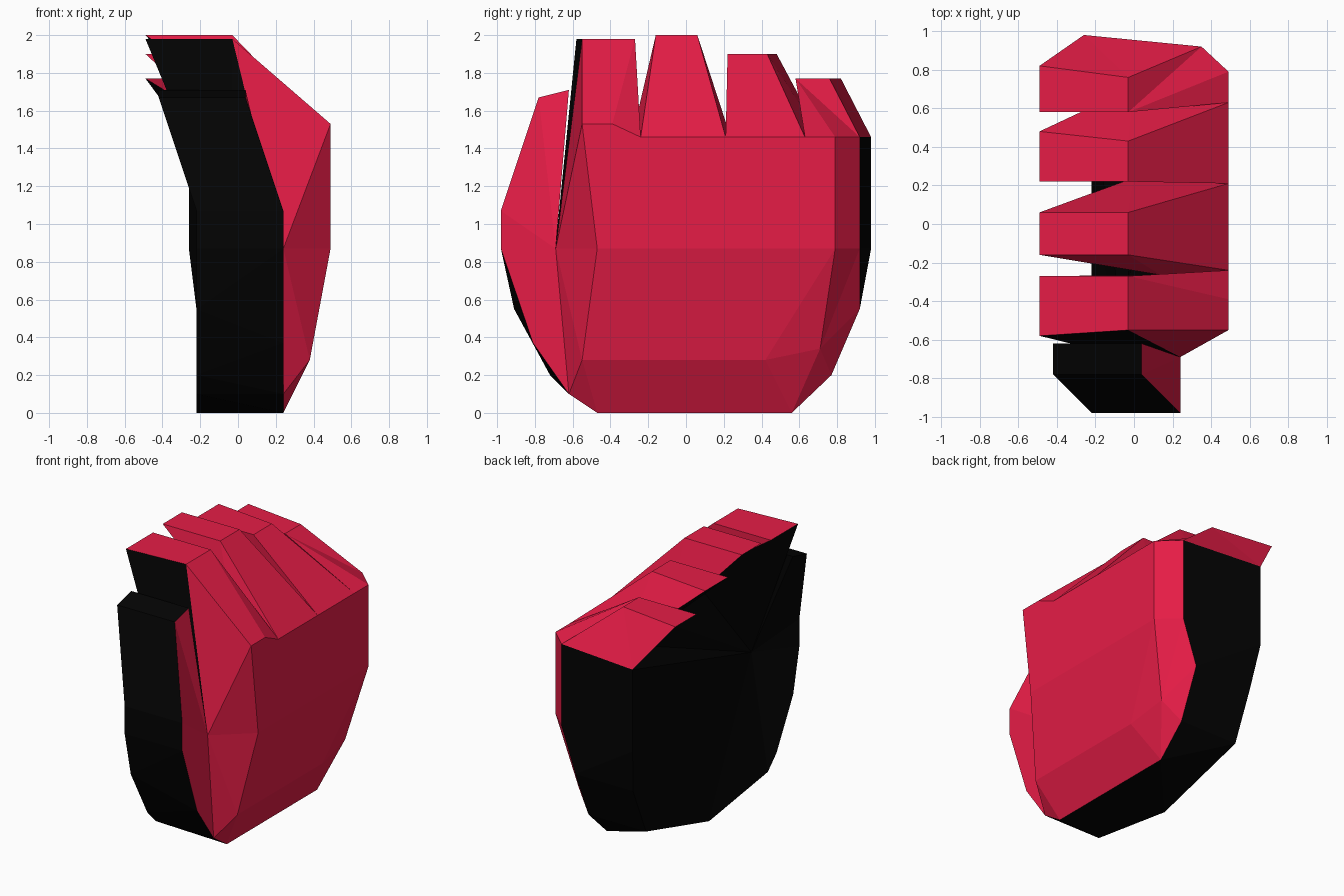
import bpy, bmesh

if "Cube" in bpy.data.objects:
    bpy.data.objects.remove(bpy.data.objects["Cube"])


def material(name, col):
    m = bpy.data.materials.new(name)
    m.diffuse_color = (*col, 1)
    m.use_nodes = True
    m.node_tree.nodes["Principled BSDF"].inputs["Base Color"].default_value = m.diffuse_color
    return m


mats = [material("red leather", (0.79, 0.012, 0.062)),
        material("black leather", (0.001, 0.001, 0.001))]
RED, BLACK = 0, 1

bm = bmesh.new()
tag = bm.faces.layers.int.new("part")
names = []
cache = {}


def vert(p):
    key = tuple(round(c, 3) for c in p)
    if key not in cache:
        cache[key] = bm.verts.new(key)
    return cache[key]


def face(part, mat, *pts):
    if part not in names:
        names.append(part)
    pts = list(dict.fromkeys(pts))          # drop repeated corners
    if len(pts) < 3:
        return
    f = bm.faces.new([vert(p) for p in pts])
    f.material_index = mat
    f[tag] = names.index(part)


def fan(part, mat, hub, pts):
    for a, b in zip(pts, pts[1:]):
        face(part, mat, hub, a, b)


def strip(part, mat, a, b):
    for i in range(len(a) - 1):
        face(part, mat, a[i], a[i + 1], b[i + 1], b[i])


# Shared points: finger gaps on the palm and back, and the thumb crotch
crotch_p, crotch_b = (-.04, -.69, .89), (.24, -.69, .87)
gap_p = [(.14, -.265, 1.55), (0, .24, 1.45), (0, .71, 1.47)]
gap_b = [(.49, -.24, 1.46), (.49, .21, 1.46), (.49, .63, 1.46)]
knuckle = [(.49, -.55, 1.53), (.49, -.39, 1.53)]
heel_p, heel_b = (-.22, -.62, .1), (.24, -.62, .1)
base_p, base_b = (-.22, .05, 0), (.24, -.47, 0)

# Edge of the little finger side, from the knuckle down to the base
side_p = [(-.26, .98, 1.46), (-.26, .98, .87), (-.22, .92, .55),
          (-.22, .77, .2), base_p]
side_b = [(.35, .92, 1.46), (.35, .92, .87), (.24, .92, .55),
          (.24, .77, .2), (.24, .56, 0)]

# Fingers: tip height, then start and end y on the palm edge and back edge
fingers = [("index_finger", 1.98, -.58, -.27, -.55, -.27),
           ("middle_finger", 2.0, -.16, .06, -.16, .06),
           ("ring_finger", 1.9, .22, .48, .22, .43),
           ("little_finger", 1.77, .58, .82, .58, .76)]
root_p = [crotch_p] + gap_p + [side_p[0]]
for i, (n, z, p0, p1, b0, b1) in enumerate(fingers):
    tp = [(-.49, p0, z), (-.49, p1, z)]
    tb = [(-.03, b0, z), (-.03, b1, z)]
    face(n, RED, tp[0], tp[1], tb[1], tb[0])
    face(n, BLACK, root_p[i], tp[0], tp[1], root_p[i + 1])
    if i == 0:
        face(n, BLACK, tp[0], tb[0], crotch_b, crotch_p)
        face(n, RED, tb[0], knuckle[0], crotch_b)
        fan(n, RED, tb[1], [tb[0], knuckle[0], knuckle[1], gap_b[0]])
    else:
        face(n, RED, tp[0], tb[0], gap_b[i - 1], gap_p[i - 1])
    if i == 3:
        fan(n, RED, tb[0], [gap_b[2], (.49, .79, 1.46), side_b[0], tb[1]])
    elif i:
        face(n, RED, tb[0], tb[1], gap_b[i], gap_b[i - 1])
    end_p, end_b = (side_p[0], side_b[0]) if i == 3 else (gap_p[i], gap_b[i])
    face(n, RED, tp[1], tb[1], end_b, end_p)

# Padded back of the hand
top_r, mid_l, mid_r = (.49, .79, 1.46), (.49, -.47, .87), (.49, .79, .87)
low_l, low_m, low_r = (.38, -.55, .28), (.38, .42, .28), (.36, .71, .34)
B = "hand"
face(B, RED, mid_l, *knuckle, *gap_b, top_r, mid_r)
fan(B, RED, low_m, [low_l, mid_l, mid_r, low_r])
fan(B, RED, low_m, [low_r, side_b[4], base_b, low_l])
face(B, RED, top_r, side_b[0], side_b[1], mid_r)
fan(B, RED, low_r, [mid_r, side_b[1], side_b[2], side_b[3], side_b[4]])
face(B, RED, crotch_b, knuckle[0], mid_l)
face(B, RED, crotch_b, mid_l, low_l)
fan(B, RED, low_l, [crotch_b, heel_b, base_b])

# Black hollow palm, outer edge and base
fan(B, BLACK, crotch_p, gap_p + side_p + [heel_p])
strip(B, BLACK, side_p + [base_p, heel_p], side_b + [base_b, heel_b])

# Thumb, from the heel up round the tip to the crotch
thumb_p = [heel_p, (-.22, -.72, .2), (-.22, -.91, .55), (-.22, -.98, .87),
           (-.22, -.98, 1.07), (-.42, -.78, 1.67), (-.42, -.62, 1.71)]
thumb_b = [heel_b, (.24, -.81, .37), (.24, -.81, .37), (.24, -.98, .87),
           (.24, -.98, 1.07), (.04, -.78, 1.67), (.04, -.62, 1.71)]
fan("thumb", BLACK, crotch_p, thumb_p)
fan("thumb", RED, crotch_b, thumb_b)
strip("thumb", BLACK, thumb_p + [crotch_p], thumb_b + [crotch_b])

# Make the normals agree over the closed glove, then split it into parts
bmesh.ops.triangulate(bm, faces=[f for f in bm.faces if len(f.verts) == 4])
bmesh.ops.recalc_face_normals(bm, faces=bm.faces[:])
if bm.calc_volume(signed=True) < 0:
    bmesh.ops.reverse_faces(bm, faces=bm.faces[:])
for i, n in enumerate(names):
    part = bm.copy()
    layer = part.faces.layers.int["part"]
    bmesh.ops.delete(part, geom=[f for f in part.faces if f[layer] != i],
                     context='FACES')
    me = bpy.data.meshes.new(n)
    part.to_mesh(me)
    part.free()
    for m in mats:
        me.materials.append(m)
    bpy.context.collection.objects.link(bpy.data.objects.new(n, me))
bm.free()
